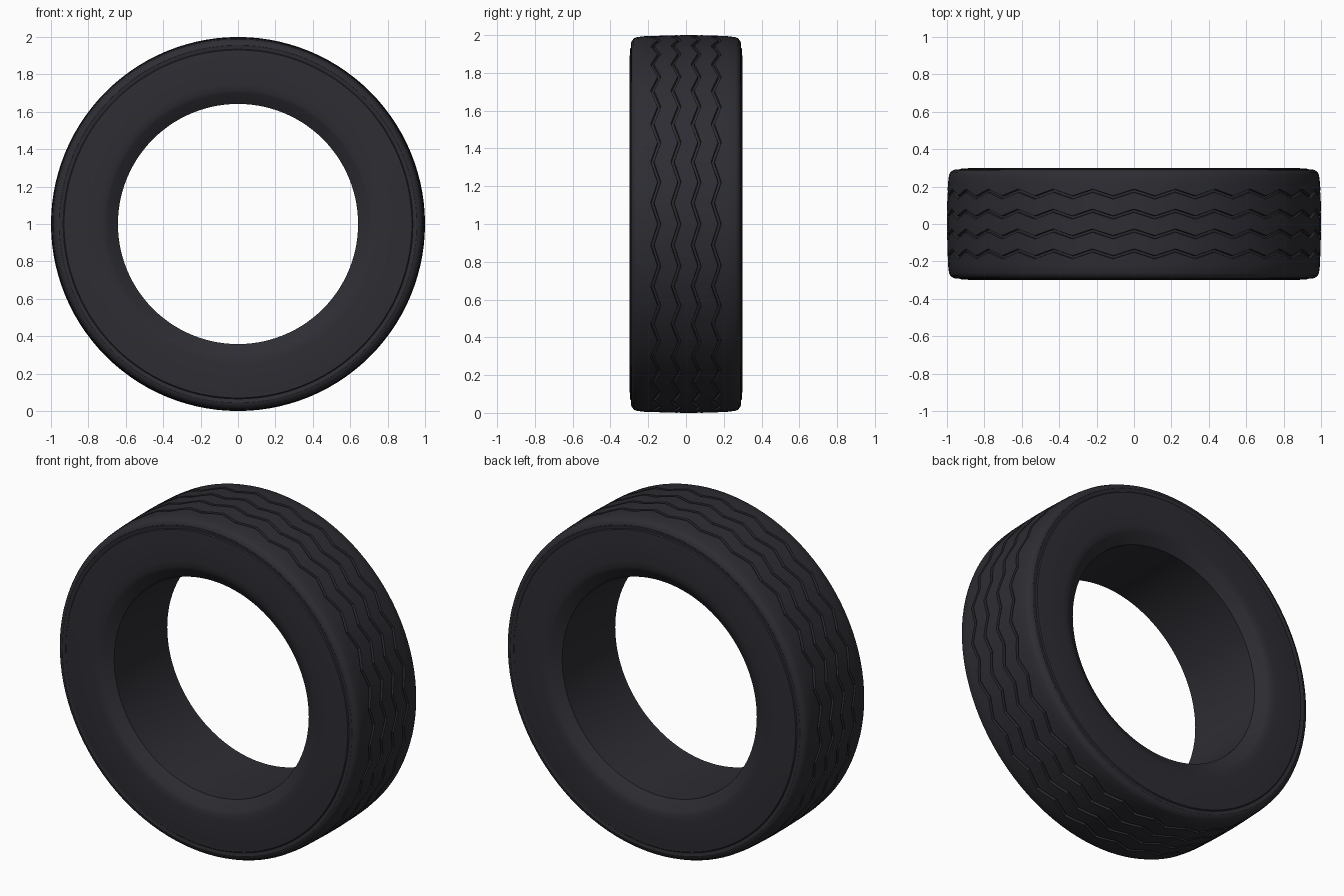
import bpy, bmesh, math

cube = bpy.data.objects.get("Cube")
if cube:
    bpy.data.objects.remove(cube)

TEETH = 28            # zigzag waves around the tread
STEPS = 4             # segments per wave
SEGMENTS = TEETH * STEPS
WAVE = 0.018          # sideways swing of each groove
GROOVES = (-0.16, -0.053, 0.053, 0.16)
HALF_WIDTH, DEPTH = 0.009, 0.014

rubber = bpy.data.materials.new("black_rubber")
colour = (0.026, 0.026, 0.033, 1)
rubber.use_nodes = True
rubber.diffuse_color = colour
shader = rubber.node_tree.nodes["Principled BSDF"]
shader.inputs["Base Color"].default_value = colour
shader.inputs["Roughness"].default_value = 0.8


def crown(y):
    """Slightly domed tread radius."""
    return 1.0 - 0.12 * y * y


# Half profile from bore to shoulder: (radius, y, wave amount)
side = [(0.642, 0.25), (0.70, 0.29), (0.715, 0.297), (0.75, 0.30), (0.86, 0.30),
        (0.93, 0.295), (0.935, 0.289), (0.95, 0.289), (0.955, 0.291),
        (0.967, 0.288), (0.982, 0.277), (0.989, 0.262), (crown(0.22), 0.22)]

# Tread with four grooves that swing from side to side
tread = []
for g in GROOVES:
    for dy, drop in ((-HALF_WIDTH, 0), (-HALF_WIDTH * 0.7, DEPTH),
                     (HALF_WIDTH * 0.7, DEPTH), (HALF_WIDTH, 0)):
        tread.append((crown(g + dy) - drop, g + dy, 1))

profile = [(r, -y, 0) for r, y in side] + tread + [(r, y, 0) for r, y in reversed(side)]

# Sweep the profile around the wheel axis
bm = bmesh.new()
rings = []
for i in range(SEGMENTS):
    angle = 2 * math.pi * i / SEGMENTS
    phase = (i % STEPS) / STEPS
    swing = WAVE * (4 * abs(phase - 0.5) - 1)
    rings.append([bm.verts.new((r * math.sin(angle), y + w * swing, 1 + r * math.cos(angle)))
                  for r, y, w in profile])
count = len(profile)
for i in range(SEGMENTS):
    a, b = rings[i], rings[(i + 1) % SEGMENTS]
    for j in range(count):
        k = (j + 1) % count
        bm.faces.new((a[j], a[k], b[k], b[j]))
bmesh.ops.recalc_face_normals(bm, faces=bm.faces)

mesh = bpy.data.meshes.new("tyre")
bm.to_mesh(mesh)
bm.free()
mesh.materials.append(rubber)
tyre = bpy.data.objects.new("tyre", mesh)
bpy.context.collection.objects.link(tyre)

# Smooth rubber, crisp groove and bead edges
bpy.context.view_layer.objects.active = tyre
tyre.select_set(True)
bpy.ops.object.shade_smooth_by_angle(angle=math.radians(30))
